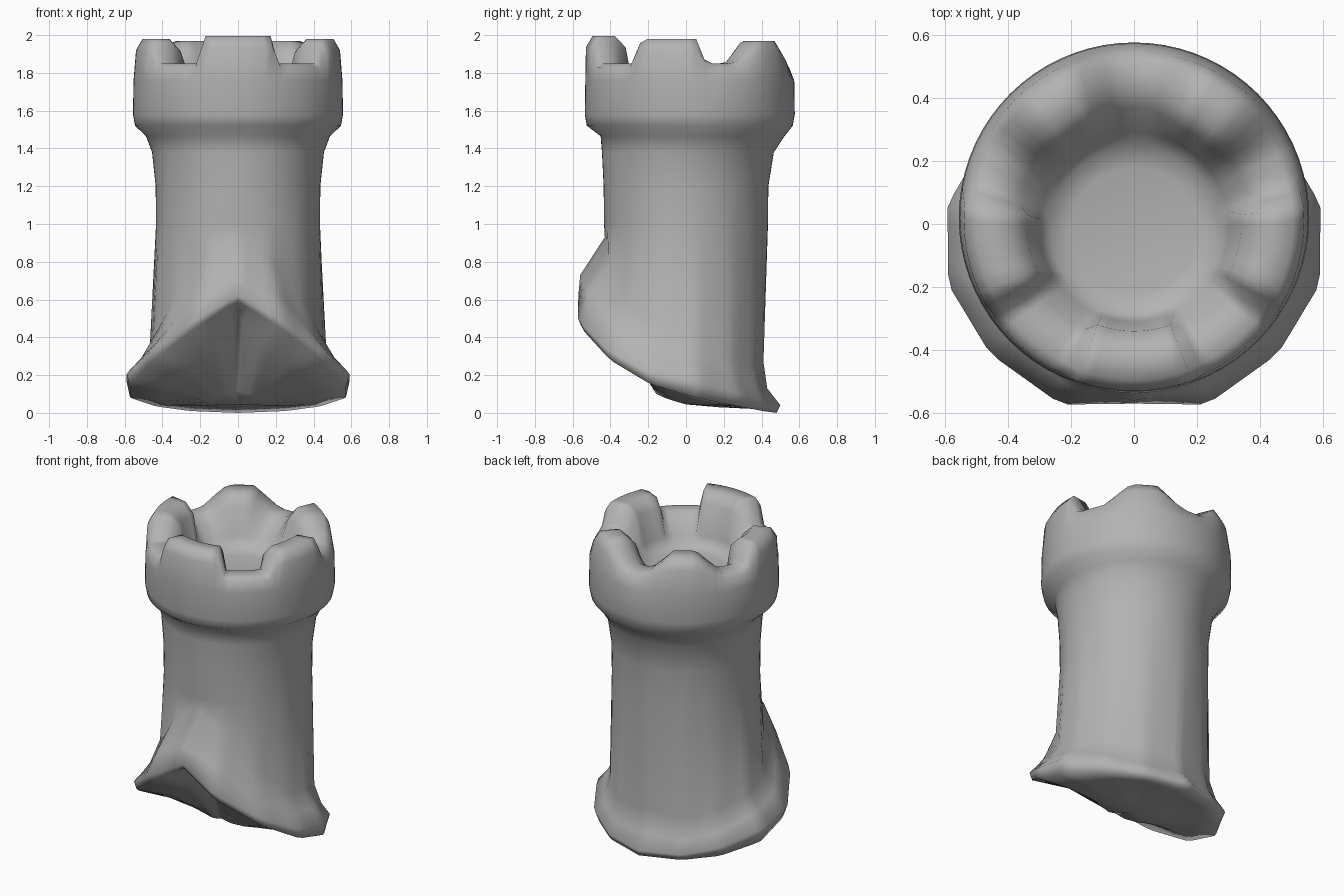
import bpy, bmesh
from math import sin, cos, radians

if "Cube" in bpy.data.objects:
    bpy.data.objects.remove(bpy.data.objects["Cube"], do_unlink=True)

STEPS = 72
# Angles measured from the front, at which the sculpted foot is described
ANGLES = (0, 22, 48, 72, 96, 122, 148, 180)
# Merlons: centre angle, half width at the top, half width at the base, extra height
MERLONS = ((0, 20, 25, .015), (78, 17, 23, 0), (146, 9, 27, -.01))


def material(name, value):
    mat = bpy.data.materials.new(name)
    mat.use_nodes = True
    colour = (value, value, value, 1)
    mat.diffuse_color = colour
    mat.node_tree.nodes["Principled BSDF"].inputs["Base Color"].default_value = colour
    return mat


def polar(radius, angle, z, shift=0):
    """Point at an angle from the front, shifted along y."""
    return radius * sin(radians(angle)), shift - radius * cos(radians(angle)), z


def sculpted(radii, heights):
    """Faceted ring through one point per control angle."""
    corners = [polar(*c) for c in zip(radii, ANGLES, heights)]

    def ring(a):
        i = max(n for n in range(len(ANGLES) - 1) if ANGLES[n] <= a)
        t = (a - ANGLES[i]) / (ANGLES[i + 1] - ANGLES[i])
        return tuple(p + t * (q - p) for p, q in zip(corners[i], corners[i + 1]))
    return ring


def level(radius, height, shift=0):
    """Flat round ring, shifted along y."""
    return lambda a: polar(radius, a, height, shift)


def battlement(r_high, z_high, r_low, z_low, shift):
    """Ring that rises on the merlons and drops in the gaps between them."""
    def ring(a):
        k = lift = 0
        for centre, top, base, extra in MERLONS:
            rise = max(0, min(1, (base - abs(a - centre)) / (base - top)))
            if rise > k:
                k, lift = rise, rise * extra
        return polar(r_low + k * (r_high - r_low), a, z_low + k * (z_high - z_low) + lift, shift)
    return ring


# Hollow underside, from the centre outwards
underside = [
    sculpted((.17,) * 8, (.12, .10, .08, .06, .05, .04, .04, .03)),
    sculpted((.29, .33, .38, .42, .42, .42, .40, .38),
             (.53, .34, .22, .13, .07, .04, .03, .02)),
]
# Slanted, pointed skirt around the foot
skirt = [
    sculpted((.55, .60, .60, .60, .575, .515, .48, .48),
             (.59, .45, .28, .15, .08, .035, .01, 0)),
    sculpted((.57, .618, .615, .62, .595, .54, .50, .50),
             (.62, .49, .33, .21, .17, .10, .05, .04)),
    sculpted((.56, .56, .53, .54, .53, .49, .455, .43),
             (.73, .64, .42, .29, .25, .17, .12, .13)),
    sculpted((.43, .44, .46, .47, .47, .45, .43, .41),
             (.93, .82, .60, .40, .35, .29, .25, .27)),
]
# Straight column and the widening below the crown
shaft = [
    level(.434, 1.0), level(.436, 1.2), level(.455, 1.38, .01), level(.487, 1.465, .035),
]
# Crown wall, merlons and the bowl inside
crown = [
    level(.545, 1.52, .02), level(.556, 1.58, .02), level(.553, 1.76, .02),
    battlement(.54, 1.92, .535, 1.83, .01),
    battlement(.505, 1.98, .50, 1.85, .01),
    battlement(.40, 1.98, .42, 1.85, 0),
    battlement(.34, 1.92, .37, 1.81, 0),
    level(.30, 1.74, -.01), level(.265, 1.685, -.02), level(.2, 1.67, -.02),
]

bm = bmesh.new()
loops = []
for ring in underside + skirt + shaft + crown:
    loop = []
    for i in range(STEPS):
        a = i * 360 / STEPS
        x, y, z = ring(min(a, 360 - a))
        loop.append(bm.verts.new((x if a <= 180 else -x, y, z)))
    loops.append(loop)

# Skin between neighbouring rings
for lower, upper in zip(loops, loops[1:]):
    for i in range(STEPS):
        j = (i + 1) % STEPS
        bm.faces.new((lower[i], lower[j], upper[j], upper[i]))

# Close the bottom and the bowl floor
for loop, centre in ((loops[0], (0, 0, .045)), (loops[-1], (0, -.02, 1.665))):
    hub = bm.verts.new(centre)
    for i in range(STEPS):
        bm.faces.new((loop[i], loop[(i + 1) % STEPS], hub))
bmesh.ops.recalc_face_normals(bm, faces=bm.faces[:])

mesh = bpy.data.meshes.new("castle_tower")
bm.to_mesh(mesh)
bm.free()
mesh.materials.append(material("stone_grey", .45))
tower = bpy.data.objects.new("castle_tower", mesh)
bpy.context.collection.objects.link(tower)
bpy.ops.object.select_all(action="DESELECT")
tower.select_set(True)
bpy.context.view_layer.objects.active = tower
bpy.ops.object.shade_smooth_by_angle(angle=radians(80))
